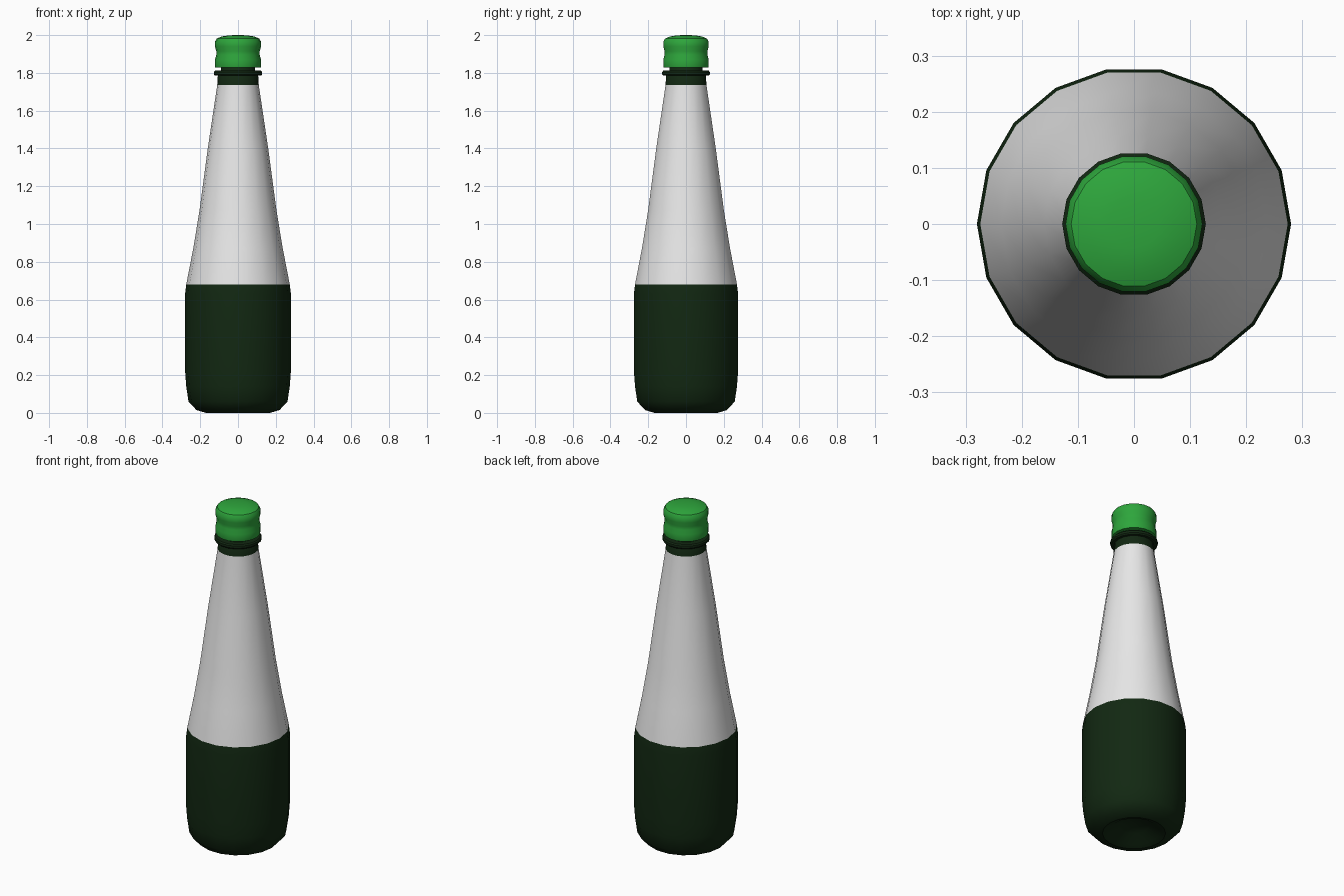
import bpy, bmesh, math
from mathutils import Vector

SIDES = 18

default = bpy.data.objects.get("Cube")
if default:
    bpy.data.objects.remove(default, do_unlink=True)


def material(name, r, g, b):
    mat = bpy.data.materials.new(name)
    mat.use_nodes = True
    mat.diffuse_color = (r, g, b, 1)
    bsdf = mat.node_tree.nodes["Principled BSDF"]
    bsdf.inputs["Base Color"].default_value = (r, g, b, 1)
    bsdf.inputs["Roughness"].default_value = 0.6
    return mat


def lathe(name, profile, mats, rule=None):
    """Revolve a (radius, height) profile that starts and ends on the axis."""
    bm = bmesh.new()
    verts = [bm.verts.new((r, 0, z)) for r, z in profile]
    edges = [bm.edges.new(pair) for pair in zip(verts, verts[1:])]
    bmesh.ops.spin(bm, geom=verts + edges, cent=(0, 0, 0), axis=(0, 0, 1),
                   angle=math.tau, steps=SIDES, use_duplicate=False)
    bmesh.ops.remove_doubles(bm, verts=bm.verts, dist=0.0005)
    bmesh.ops.recalc_face_normals(bm, faces=bm.faces)
    if rule:
        for face in bm.faces:
            face.material_index = rule(face.calc_center_median().z)
    mesh = bpy.data.meshes.new(name)
    bm.to_mesh(mesh)
    bm.free()
    for mat in mats:
        mesh.materials.append(mat)
    obj = bpy.data.objects.new(name, mesh)
    bpy.context.collection.objects.link(obj)
    bpy.ops.object.select_all(action="DESELECT")
    bpy.context.view_layer.objects.active = obj
    obj.select_set(True)
    bpy.ops.object.shade_smooth_by_angle(angle=math.radians(35))
    return obj


glass = material("dark green glass", 0.006, 0.021, 0.006)
paper = material("white label", 0.8, 0.8, 0.8)
cap_green = material("green cap", 0.027, 0.38, 0.045)

LABEL_LOW, LABEL_HIGH = 0.68, 1.735

# Bottle: hollowed base, straight body, tapering labelled shoulder, neck
bottle = [
    (0, 0.06), (0.08, 0.045), (0.14, 0.01), (0.17, 0),
    (0.22, 0.015), (0.262, 0.06), (0.274, 0.14), (0.28, 0.22),
    (0.28, 0.63), (0.274, LABEL_LOW),
    (0.237, 0.87), (0.204, 1.07), (0.16, 1.4), (0.11, LABEL_HIGH),
    (0.107, 1.785), (0.09, 1.81), (0.09, 1.85), (0, 1.85),
]
lathe("bottle", bottle, [glass, paper],
      lambda z: 1 if LABEL_LOW < z < LABEL_HIGH else 0)

# Collar ring under the cap
lathe("neck_ring", [(0, 1.785), (0.122, 1.785), (0.128, 1.792),
                    (0.128, 1.805), (0.122, 1.812), (0, 1.812)], [glass])

# Pinched cap with a domed top
lathe("cap", [(0, 1.828), (0.12, 1.828), (0.122, 1.835), (0.122, 1.87),
              (0.115, 1.895), (0.115, 1.915), (0.122, 1.94), (0.122, 1.965),
              (0.112, 1.982), (0.085, 1.993), (0.045, 1.999), (0, 2.0)],
      [cap_green])
